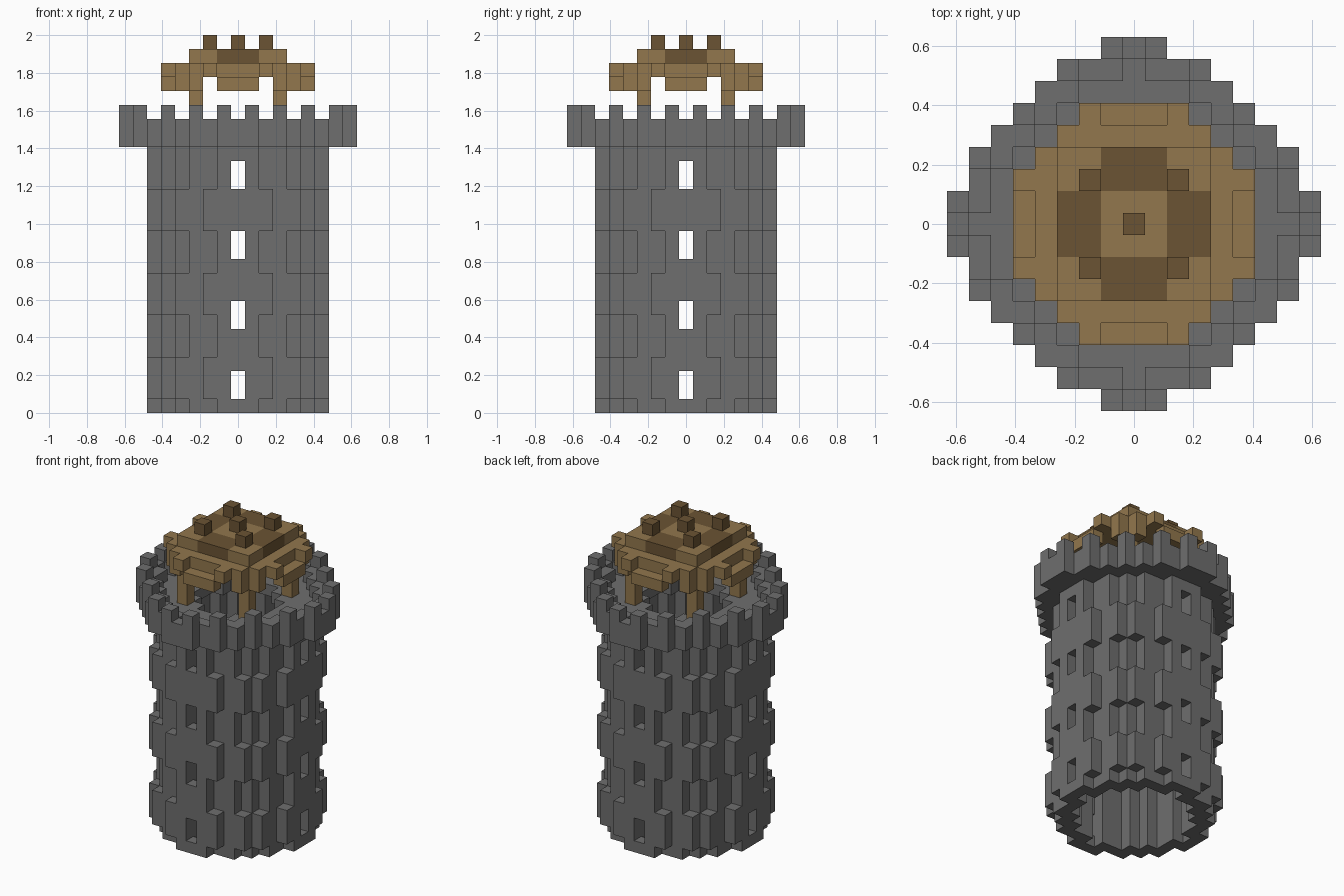
import bpy, bmesh, math
from mathutils import Vector

cube = bpy.data.objects.get("Cube")
if cube:
    bpy.data.objects.remove(cube, do_unlink=True)

U = 2 / 27  # size of one block


def material(name, rgb):
    m = bpy.data.materials.new(name)
    m.use_nodes = True
    m.diffuse_color = (*rgb, 1)
    m.node_tree.nodes["Principled BSDF"].inputs["Base Color"].default_value = (*rgb, 1)
    return m


STONE = material("grey stone", (0.156, 0.156, 0.156))
WOOD = material("light wood", (0.287, 0.184, 0.074))
DARK = material("dark wood", (0.147, 0.087, 0.033))

SIDES = [Vector(v) for v in ((1, 0, 0), (-1, 0, 0), (0, 1, 0), (0, -1, 0), (0, 0, 1), (0, 0, -1))]


def disc(half_widths):
    """Footprint from the half width of each row, counted from the middle."""
    return {(x, s * y) for y, w in enumerate(half_widths) for s in (1, -1)
            for x in range(-w, w + 1)}


def rim(cells):
    """Blocks of a footprint that touch its outside."""
    return {(x, y) for x, y in cells
            if any((x + a, y + b) not in cells for a in (-1, 0, 1) for b in (-1, 0, 1))}


def spread(*cells):
    """Mirror footprint cells to all eight symmetric places."""
    return {(s * p, t * q) for a, b in cells for p, q in ((a, b), (b, a))
            for s in (1, -1) for t in (1, -1)}


def stack(cells, bottom, top):
    return {(x, y, z) for x, y in cells for z in range(bottom, top)}


def build(name, blocks, mats, rule=lambda x, y, z: 0):
    """Make one object from blocks, keeping only the outer faces."""
    bm = bmesh.new()
    verts = {}
    for block in sorted(blocks):
        centre = Vector(block) + Vector((0, 0, 0.5))
        for n in SIDES:
            if tuple(int(c) for c in Vector(block) + n) in blocks:
                continue
            u = Vector((n.y, n.z, n.x)) / 2
            w = n.cross(u)
            ring = []
            for corner in (u + w, w - u, -u - w, u - w):
                p = centre + n / 2 + corner
                key = tuple(round(c * 2) for c in p)
                if key not in verts:
                    verts[key] = bm.verts.new(p * U)
                ring.append(verts[key])
            face = bm.faces.new(ring)
            face.material_index = rule(*block)
    bm.normal_update()
    bmesh.ops.dissolve_limit(bm, angle_limit=math.radians(1), verts=bm.verts[:],
                             edges=bm.edges[:], delimit={'MATERIAL'})
    mesh = bpy.data.meshes.new(name)
    bm.to_mesh(mesh)
    bm.free()
    for m in mats:
        mesh.materials.append(m)
    obj = bpy.data.objects.new(name, mesh)
    bpy.context.collection.objects.link(obj)
    return obj


# Hollow round wall, open below, with four window slits up each side
wall = stack(rim(disc([6, 6, 5, 5, 4, 3, 1])), 0, 19)
windows = {z + d for z in (1, 6, 11, 16) for d in (0, 1)}
wall = {b for b in wall if not (0 in b[:2] and b[2] in windows)}

# Projecting stones in three bands
stones = set()
for z in (1, 7, 13):
    stones |= stack(spread((2, 6), (4, 5)), z, z + 3)
build("tower_wall", wall | stones, [STONE])

# Overhanging floor with a hatch, parapet and battlements
deck = disc([8, 8, 7, 7, 6, 5, 4, 3, 1])
crown = stack(deck - disc([3, 3, 2, 1]), 19, 20)
crown |= stack(rim(deck), 20, 21)
crown |= stack(spread((1, 8), (3, 7), (5, 5)), 21, 22)
build("parapet", crown, [STONE])

# Four posts carrying the roof
build("roof_posts", stack(spread((3, 3)), 20, 24), [WOOD])

# Roof: low eaves, wide lower tier and square upper tier
eaves = spread((0, 5), (1, 5))
build("roof_eaves", stack(eaves | spread((3, 4)), 23, 24), [WOOD])
build("roof_lower_tier", stack(disc([5, 5, 5, 4, 3, 2]) - eaves, 24, 25), [WOOD])


def cross(x, y, z):
    return int(min(abs(x), abs(y)) <= 1 < max(abs(x), abs(y)))


build("roof_upper_tier", stack(disc([3] * 4), 25, 26), [WOOD, DARK], cross)

# Small studs on the roof
build("roof_studs", stack(spread((2, 2), (0, 0)), 26, 27), [DARK])
